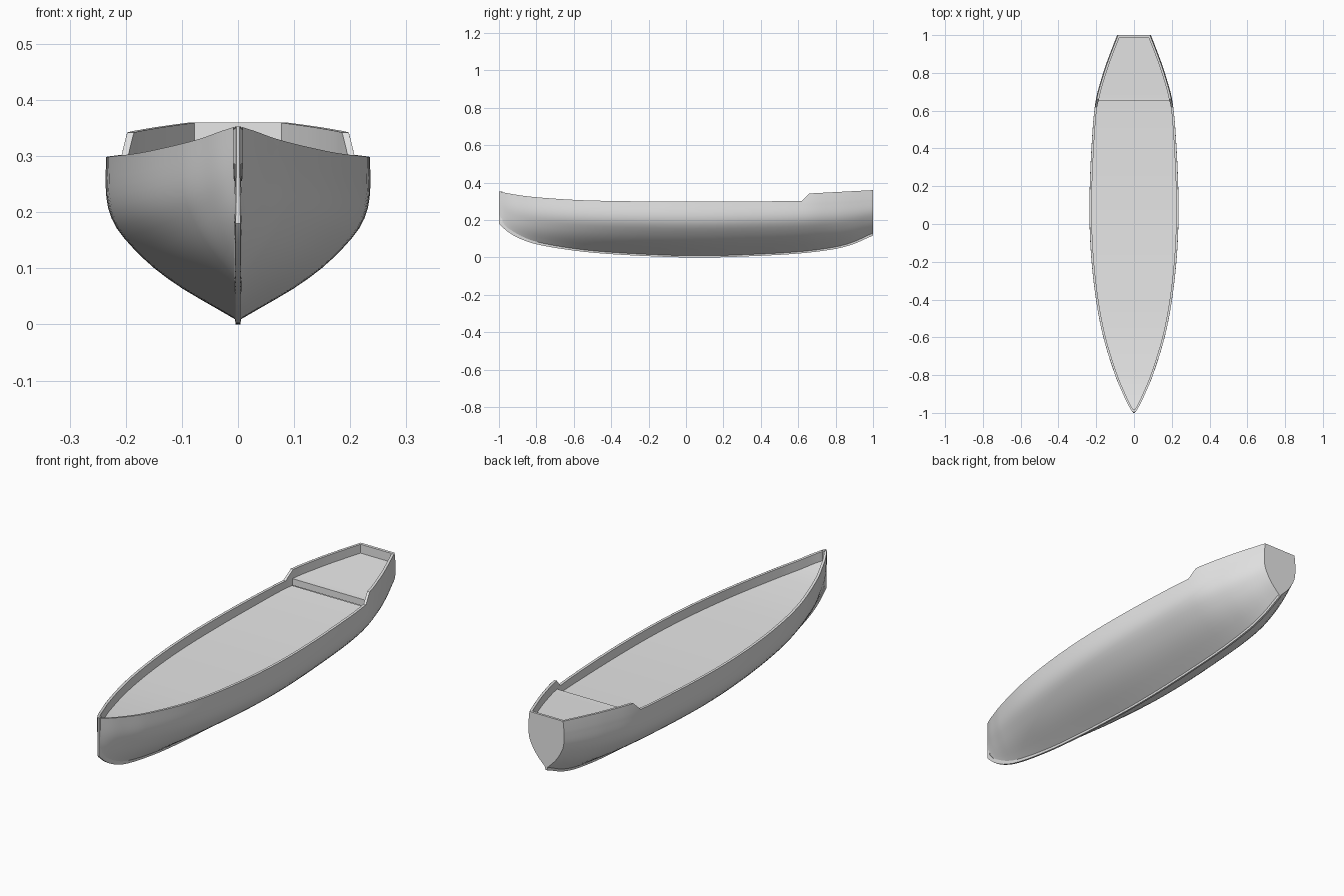
import bpy, bmesh

if "Cube" in bpy.data.objects:
    bpy.data.objects.remove(bpy.data.objects["Cube"])

grey = bpy.data.materials.new("hull grey")
grey.diffuse_color = (0.8, 0.8, 0.8, 1)
grey.use_nodes = True
grey.node_tree.nodes["Principled BSDF"].inputs["Base Color"].default_value = grey.diffuse_color

# Lines of the boat along y: half breadth, keel underside, main sheer height
BREADTH = [(-1, .006), (-.95, .035), (-.9, .058), (-.8, .1), (-.6, .162), (-.4, .201), (-.15, .228),
           (.1, .2355), (.4, .225), (.65, .203), (.8, .163), (.9, .128), (1, .089)]
KEEL = [(-1, .18), (-.97, .15), (-.9, .106), (-.8, .071), (-.6, .037), (-.4, .018), (-.1, .003),
        (.1, 0), (.3, .005), (.6, .021), (.8, .046), (.9, .073), (.96, .1), (1, .117)]
SHEER = [(-1, .352), (-.9, .334), (-.8, .322), (-.6, .308), (-.4, .302), (0, .298),
         (.4, .3), (.65, .303), (1, .315)]
# Cross-section: height fraction, width fraction
SECTION = [(0, .02), (.085, .2), (.19, .42), (.32, .64), (.49, .85), (.61, .95), (.75, .996), (1, 1)]
WALL, STEP_A, STEP_B, BREAK, STERN = .012, .62, .66, .655, .988


def curve(pts, x):
    """Smooth cubic interpolation through a short list of points."""
    n = len(pts)
    i = max(k for k in range(n - 1) if pts[k][0] <= x or k == 0)

    def slope(k):
        a, b = pts[max(k - 1, 0)], pts[min(k + 1, n - 1)]
        return (b[1] - a[1]) / (b[0] - a[0])
    (x0, y0), (x1, y1) = pts[i], pts[i + 1]
    h = x1 - x0
    t = (x - x0) / h
    return (y0 * (1 + 2 * t) * (1 - t) ** 2 + h * slope(i) * t * (1 - t) ** 2
            + y1 * t * t * (3 - 2 * t) + h * slope(i + 1) * t * t * (t - 1))


def rail(y):
    if y <= STEP_A:
        return curve(SHEER, y)
    if y < STEP_B:
        f = (y - STEP_A) / (STEP_B - STEP_A)
        return curve(SHEER, STEP_A) * (1 - f) + .342 * f
    return .342 + .018 * (y - STEP_B) / (1 - STEP_B)


def rail_width(y):
    raise_by = max(0, rail(y) - curve(SHEER, y))
    return curve(BREADTH, y) - .1 * raise_by


def inner_width(y):
    return max(rail_width(y) - WALL, .0005)


def deck_height(y):
    if y < BREAK:
        return curve(SHEER, y) - .042 + .022 * max(0, y) ** 2
    return rail(y) - .04


def half_section(y):
    """Outer skin from keel to rail on the right side."""
    b, low, top = curve(BREADTH, y), curve(KEEL, y) + .009, curve(SHEER, y)
    pts = []
    for k in range(17):
        t = k / 16
        pts.append((b * curve(SECTION, t), y, low + (top - low) * t))
    pts.append((rail_width(y), y, rail(y) + .0002))
    return pts


def make(name, rows, closed=False, caps=False, mirror=False):
    """Skin a grid of points; optionally close the rings and cap the ends."""
    bm = bmesh.new()
    grid = [[bm.verts.new(p) for p in r] for r in rows]
    n = len(rows[0])
    for a, b in zip(grid, grid[1:]):
        for j in range(n if closed else n - 1):
            k = (j + 1) % n
            bm.faces.new((a[j], a[k], b[k], b[j]))
    if caps:
        bm.faces.new(grid[0])
        bm.faces.new(grid[-1])
    if mirror:
        geom = bm.verts[:] + bm.edges[:] + bm.faces[:]
        new = bmesh.ops.duplicate(bm, geom=geom)["geom"]
        for v in new:
            if isinstance(v, bmesh.types.BMVert):
                v.co.x *= -1
    bmesh.ops.recalc_face_normals(bm, faces=bm.faces[:])
    me = bpy.data.meshes.new(name)
    bm.to_mesh(me)
    bm.free()
    me.materials.append(grey)
    ob = bpy.data.objects.new(name, me)
    bpy.context.collection.objects.link(ob)
    return ob


def spread(a, b, n):
    return [a + (b - a) * i / n for i in range(n + 1)]


ys = (spread(-.996, -.8, 14) + spread(-.8, STEP_A, 34)[1:]
      + spread(STEP_A, STEP_B, 2)[1:] + spread(STEP_B, 1, 12)[1:])

# Outer planking, with the rail cap and the bulwark's inner face
make("hull_planking", [half_section(y) for y in ys], mirror=True)
make("rail_cap", [[(rail_width(y), y, rail(y)), (inner_width(y), y, rail(y))] for y in ys], mirror=True)
make("inner_bulwark", [[(inner_width(y), y, rail(y)),
                        (inner_width(y), y, deck_height(y) - .02)] for y in ys], mirror=True)


# Decks, split at the break by a small riser
def deck_row(y, z):
    w = inner_width(y)
    return [(w, y, z), (-w, y, z)]


main = [y for y in ys if y < BREAK] + [BREAK]
main_rows = [deck_row(y, deck_height(min(y, BREAK - 1e-5))) for y in main]
deck = make("main_deck", main_rows)
aft = [y for y in ys if y > BREAK]
front_z = deck_height(STEP_B)
aft_rows = [deck_row(BREAK, front_z - .03), deck_row(BREAK, front_z)]
aft_rows += [deck_row(y, deck_height(y)) for y in aft]
aft_deck = make("quarter_deck", aft_rows)

# Transom slab closing the stern
def transom_ring(y):
    right = half_section(y)
    return right + [(-x, v, z) for x, v, z in reversed(right)]


make("transom", [transom_ring(STERN), transom_ring(1)], closed=True, caps=True)

# Stem post and keel in one swept bar
path = [(-1, .353, -.982, .353), (-1, .27, -.982, .27), (-1, .18, -.982, .2)]
for y in spread(-.99, 1, 60):
    z = curve(KEEL, y)
    path.append((y, z, max(y, -.982), z + .02))
bars = []
for y, z, yi, zi in path:
    w = .005 if z > .2 and y < 0 else .007
    bars.append([(-w * .6, y, z), (w * .6, y, z), (w, yi, zi), (-w, yi, zi)])
make("stem_and_keel", bars, closed=True, caps=True)

# Decks face upward
for ob in (deck, aft_deck):
    if ob.data.polygons[-1].normal.z < 0:
        ob.data.flip_normals()

# Smooth curved planking with crisp corners
for ob in bpy.context.collection.objects:
    ob.select_set(True)
    bpy.context.view_layer.objects.active = ob
bpy.ops.object.shade_smooth_by_angle(angle=.5)
